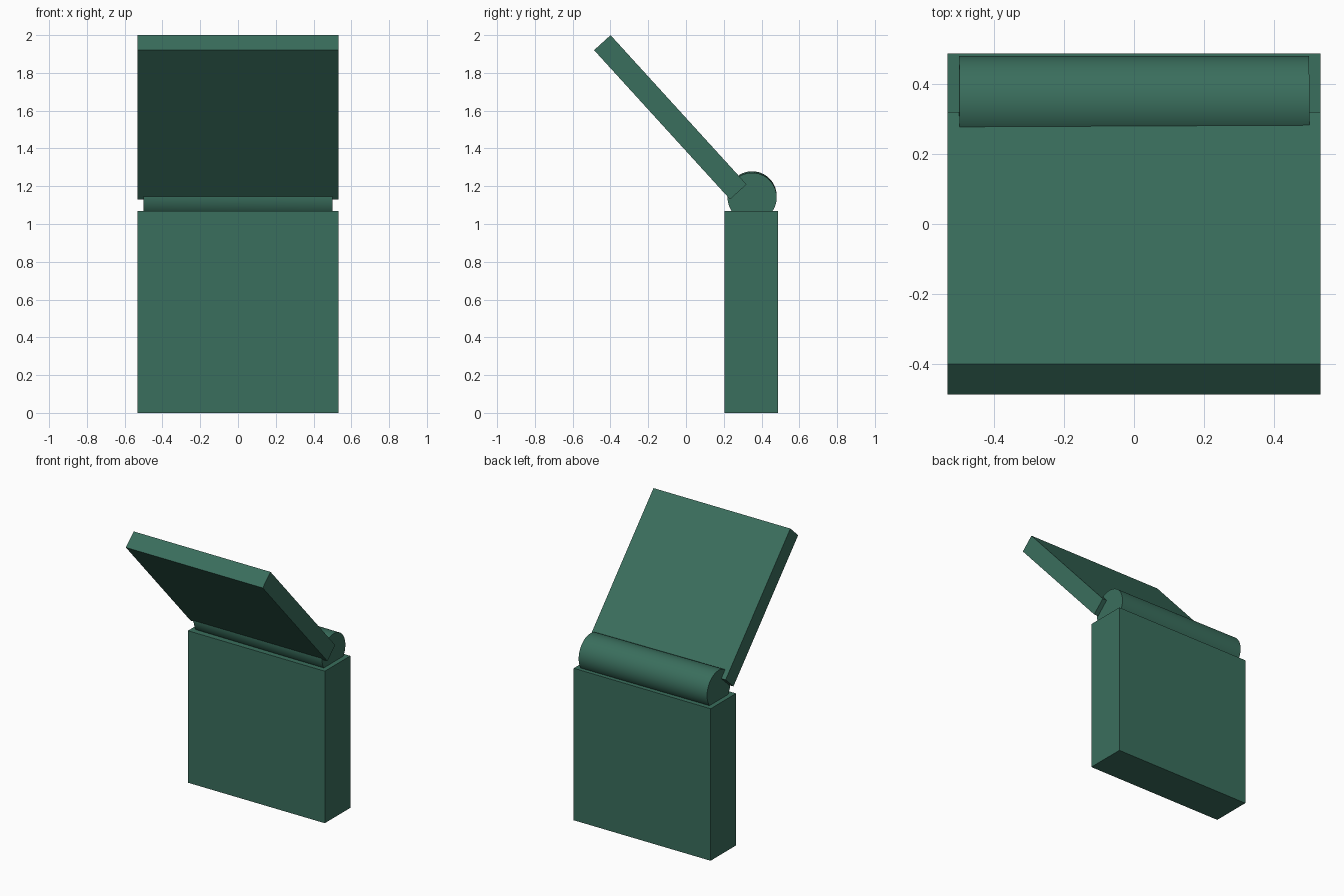
import bpy
from math import atan2, pi
from mathutils import Vector

cube = bpy.data.objects.get("Cube")
if cube:
    bpy.data.objects.remove(cube, do_unlink=True)

# Single flat colour
green = bpy.data.materials.new("deep_green")
green.use_nodes = True
colour = (0.042, 0.156, 0.109, 1)
green.diffuse_color = colour
bsdf = next(n for n in green.node_tree.nodes if n.type == 'BSDF_PRINCIPLED')
bsdf.inputs["Base Color"].default_value = colour
bsdf.inputs["Roughness"].default_value = 0.8

WIDTH = 1.066


def finish(name):
    obj = bpy.context.object
    obj.name = name
    obj.data.materials.append(green)
    return obj


def box(name, size, centre, tilt=0):
    bpy.ops.mesh.primitive_cube_add(size=1, location=centre, rotation=(tilt, 0, 0))
    obj = finish(name)
    obj.scale = size
    return obj


# Upright body
box("body", (WIDTH, 0.283, 1.07), (0, 0.346, 0.535))

# Open lid, a slab leaning forward from the hinge
low = Vector((0, 0.277, 1.17))
high = Vector((0, -0.443, 1.96))
lean = high - low
box("lid", (WIDTH, lean.length, 0.118), (low + high) / 2, atan2(lean.z, lean.y))

# Hinge barrel, very slightly off level
bpy.ops.mesh.primitive_cylinder_add(vertices=64, radius=0.13, depth=1.0,
                                    location=(0, 0.35, 1.145),
                                    rotation=(0, pi / 2 + 0.008, 0))
finish("hinge_barrel")
bpy.ops.object.shade_smooth_by_angle()
